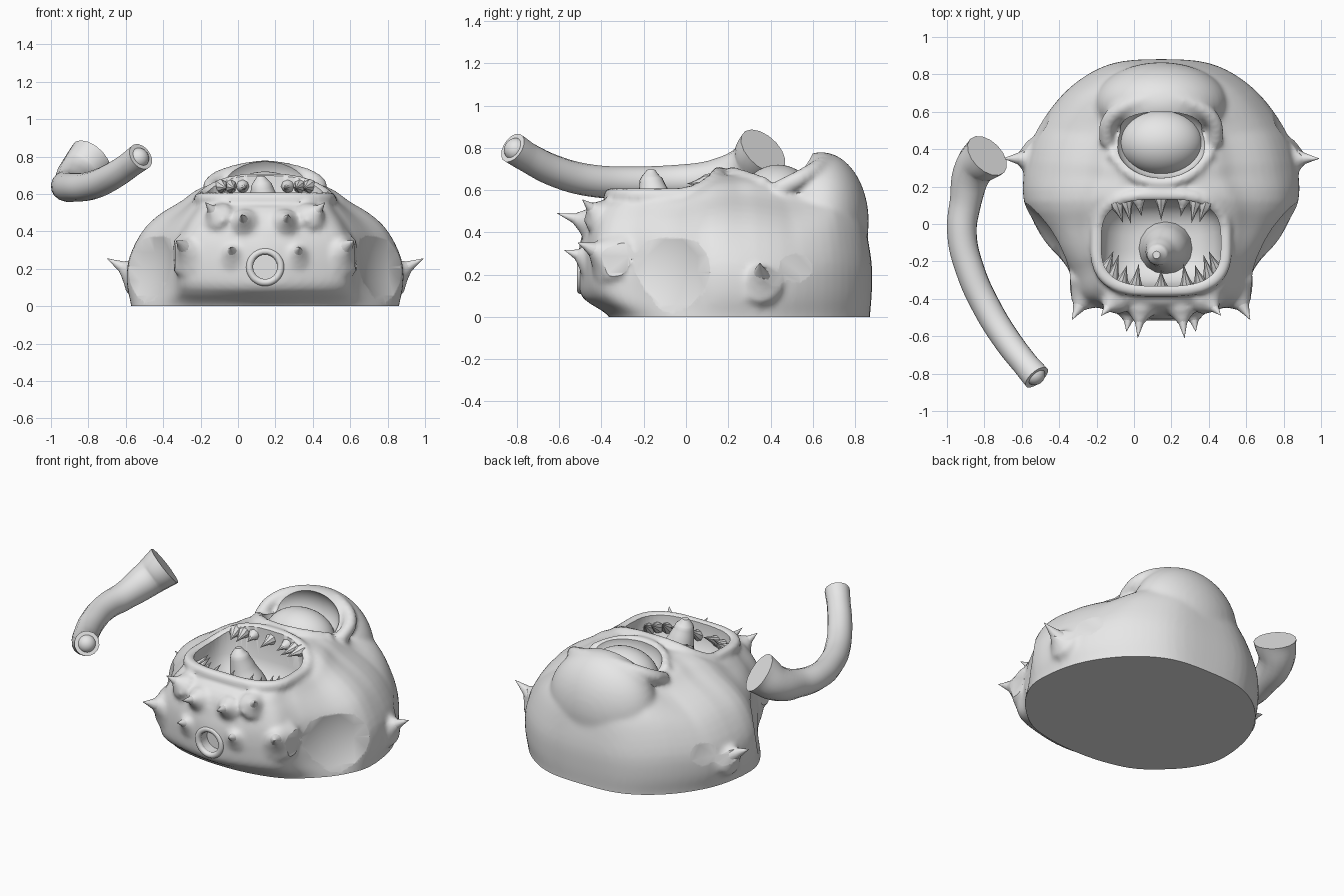
import bpy, bmesh, math
from mathutils import Vector, Matrix

if "Cube" in bpy.data.objects:
    bpy.data.objects.remove(bpy.data.objects["Cube"])

CX = 0.145  # the head's own mirror line

grey = bpy.data.materials.new("stone grey")
grey.use_nodes = True
grey.diffuse_color = (0.8, 0.8, 0.8, 1)
for node in grey.node_tree.nodes:
    if node.type == 'BSDF_PRINCIPLED':
        node.inputs["Base Color"].default_value = (0.8, 0.8, 0.8, 1)


def add(name, bm):
    mesh = bpy.data.meshes.new(name)
    bmesh.ops.recalc_face_normals(bm, faces=bm.faces)
    bm.to_mesh(mesh)
    bm.free()
    mesh.materials.append(grey)
    obj = bpy.data.objects.new(name, mesh)
    bpy.context.scene.collection.objects.link(obj)
    return obj


def baked(obj):
    bpy.context.view_layer.update()
    return bpy.data.meshes.new_from_object(obj.evaluated_get(bpy.context.evaluated_depsgraph_get()))


def ellipsoid(bm, centre, radii):
    matrix = Matrix.Translation(centre) @ Matrix.Diagonal((*radii, 1))
    bmesh.ops.create_uvsphere(bm, u_segments=40, v_segments=24, radius=1, matrix=matrix)


def skin(bm, rings):
    """Bridge rings of points and close both ends."""
    loops = [[bm.verts.new(p) for p in ring] for ring in rings]
    n = len(loops[0])
    for a, b in zip(loops, loops[1:]):
        for i in range(n):
            bm.faces.new((a[i], a[(i + 1) % n], b[(i + 1) % n], b[i]))
    bm.faces.new(loops[0])
    bm.faces.new(loops[-1])


def rounded(points, closed, steps=4):
    """Resample points (of any size) along a smooth spline."""
    pts, n = [Vector(p) for p in points], len(points)
    pick = (lambda i: pts[i % n]) if closed else (lambda i: pts[max(0, min(n - 1, i))])
    out = []
    for i in range(n if closed else n - 1):
        a, b, c, d = (pick(i + k) for k in (-1, 0, 1, 2))
        for t in (s / steps for s in range(steps)):
            out.append((2 * b + (c - a) * t + (2 * a - 5 * b + 4 * c - d) * t ** 2
                        + (3 * b - a - 3 * c + d) * t ** 3) / 2)
    return out if closed else out + [pts[-1]]


def tube(bm, points, radii, cyclic=False):
    """Round tube along a smooth path."""
    curve = bpy.data.curves.new("path", 'CURVE')
    curve.dimensions = '3D'
    curve.bevel_depth = 1
    curve.bevel_resolution = 6
    curve.use_fill_caps = True
    spline = curve.splines.new('BEZIER')
    spline.bezier_points.add(len(points) - 1)
    spline.use_cyclic_u = cyclic
    spline.resolution_u = 6
    for bp, p, r in zip(spline.bezier_points, points, radii):
        bp.co, bp.radius = p, r
        bp.handle_left_type = bp.handle_right_type = 'AUTO'
    obj = bpy.data.objects.new("path", curve)
    bpy.context.scene.collection.objects.link(obj)
    mesh = baked(obj)
    bm.from_mesh(mesh)
    bpy.data.objects.remove(obj)
    bpy.data.meshes.remove(mesh)
    bmesh.ops.remove_doubles(bm, verts=bm.verts, dist=0.0005)


def spike(bm, base, tip, radius, sides=12):
    """Thorn with a flared foot."""
    base, tip = Vector(base), Vector(tip)
    turn = (tip - base).to_track_quat('Z', 'Y')
    rings = []
    for t, r in ((-0.3, 1.05), (0, 1), (0.25, 0.66), (0.5, 0.4), (0.8, 0.16), (1, 0.02)):
        rings.append([base.lerp(tip, t) + turn @ Vector((math.cos(a), math.sin(a), 0)) * r * radius
                      for a in (math.tau * i / sides for i in range(sides))])
    skin(bm, rings)


def lookup(table, v):
    for (a, p), (b, q) in zip(table, table[1:]):
        if v <= b:
            return p + (q - p) * max(0, v - a) / (b - a)
    return table[-1][1]


def mouth(angle, rx, ry):
    """Rounded box outline of the mouth."""
    c, s = math.cos(angle), math.sin(angle)
    return (CX + rx * math.copysign(abs(c) ** 0.65, c), -0.1 + ry * math.copysign(abs(s) ** 0.65, s))


def mirrored(*points):
    for side in (-1, 1):
        yield [(CX + side * x, y, z) for x, y, z in points]


# Thorns on each half: base, tip, radius
chin = [((.17, -.47, .28), (.185, -.575, .315), .055), ((.11, -.47, .45), (.125, -.61, .49), .05),
        ((.26, -.42, .49), (.32, -.49, .555), .055), ((.4, -.37, .29), (.475, -.51, .35), .09)]
horn = ((.69, .35, .17), (.845, .35, .255), .075)

# Head: an oval base lofted into a plan with wide cheeks and a blunt chin
base_half = [(0, .87), (.24, .85), (.42, .76), (.57, .61), (.68, .4), (.715, .13), (.65, -.05),
             (.54, -.18), (.39, -.29), (.2, -.345), (0, -.36)]
half = [(0, .88), (.25, .86), (.44, .765), (.59, .61), (.7, .4), (.73, .12), (.6, -.08),
        (.49, -.25), (.43, -.4), (.25, -.47), (0, -.51)]
base_line, outline = (rounded(h + [(-x, y) for x, y in h[-2:0:-1]], True) for h in (base_half, half))
crown = [(-.5, .5), (-.42, .56), (-.3, .58), (0, .6), (.15, .665), (.3, .67), (.5, .63), (.7, .68), (.88, .62)]
# height, share of base outline, back width, front width, back length, front length
levels = [(-.12, 1, 1, 1, 1, 1), (0, 1, 1, 1, 1, 1), (.17, .15, 1.01, 1, 1, 1), (.38, 0, .99, 1, 1, 1),
          (.6, 0, .88, .97, .97, 1), (.74, 0, .74, .9, .94, .98), (.86, 0, .54, .8, .89, .95),
          (.95, 0, .42, .7, .8, .88), (1, 0, .28, .5, .6, .6)]
rings = []
for h, low, wb, wf, lb, lf in rounded(levels, False, 3):
    ring = []
    for top, bottom in zip(outline, base_line):
        x, y = top.lerp(bottom, low)
        f = min(1, max(0, (.25 - y) / .45))
        yy = .2 + (y - .2) * (lb if y > .2 else lf)
        ring.append((CX + x * (wb + (wf - wb) * f), yy, h * lookup(crown, yy)))
    rings.append(ring)
bm = bmesh.new()
skin(bm, rings)
bmesh.ops.triangulate(bm, faces=bm.faces)

# Brow hood, eyelids, lips and broad thorn feet are fused into the head
ellipsoid(bm, (CX, .64, .45), (.36, .225, .33))
lid = [(-.29, .43, .6), (-.28, .55, .66), (-.16, .64, .715), (0, .66, .735)]
lower = [(-.27, .38, .63), (-.15, .26, .67), (0, .22, .68)]
for path, r in ((lid, .042), (lower, .03)):
    full = path + [(-x, y, z) for x, y, z in path[-2::-1]]
    tube(bm, [(CX + x, y, z) for x, y, z in full], [r] * len(full))
lip = []
for i in range(28):
    a = math.tau * i / 28
    lip.append((*mouth(a, .345, .255), .575 + .1 * max(0, math.sin(a)) ** 2))
tube(bm, lip, [.036] * len(lip), cyclic=True)
for base, tip, r in chin + [horn]:
    for b, t in mirrored(base, tip):
        spike(bm, b, Vector(b).lerp(Vector(t), .8), r * 1.5)
head = add("head", bm)
remesh = head.modifiers.new("fuse", 'REMESH')
remesh.mode = 'VOXEL'
remesh.voxel_size = 0.015
soften = head.modifiers.new("soften", 'SMOOTH')
soften.factor, soften.iterations = 0.5, 7

# Cutters: flat base, mouth, eye socket, nose hole and shallow cheek dishes
cutters = []


def cutter(bm):
    obj = add("cutter", bm)
    obj.hide_render = True
    cutters.append(obj)


bm = bmesh.new()
bmesh.ops.create_cube(bm, size=3, matrix=Matrix.Translation((0, 0, -1.5)))
cutter(bm)
bm = bmesh.new()
skin(bm, [[(*mouth(math.tau * i / 48, .32 * s, .232 * s), z) for i in range(48)]
          for z, s in ((.35, .4), (.37, .65), (.42, .87), (.5, 1), (.9, 1))])
cutter(bm)
bm = bmesh.new()
ellipsoid(bm, (CX, .44, .68), (.245, .195, .165))
cutter(bm)
bm = bmesh.new()
nose = Matrix.Translation((CX, -.5, .21)) @ Matrix.Rotation(math.pi / 2, 4, 'X')
bmesh.ops.create_cone(bm, cap_ends=True, segments=32, radius1=.068, radius2=.068, depth=.14, matrix=nose)
cutter(bm)
for spot, normal, depth in (((.625, -.03, .22), (.8, -.6, .12), .032), ((.655, .51, .25), (.85, .5, .2), .022)):
    for centre, in mirrored(Vector(spot) + Vector(normal).normalized() * (.6 - depth)):
        bm = bmesh.new()
        ellipsoid(bm, centre, (.6, .6, .6))
        cutter(bm)
for obj in cutters:
    cut = head.modifiers.new("cut", 'BOOLEAN')
    cut.operation, cut.solver, cut.object = 'DIFFERENCE', 'EXACT', obj
mesh = baked(head)
head.modifiers.clear()
head.data = mesh
for obj in cutters:
    bpy.data.objects.remove(obj)

# Eyeball
bm = bmesh.new()
ellipsoid(bm, (CX, .435, .55), (.225, .175, .17))
add("eyeball", bm)

# Nose ring
bm = bmesh.new()
tube(bm, [(CX + .083 * math.cos(a), -.497, .21 + .083 * math.sin(a))
          for a in (math.tau * i / 12 for i in range(12))], [.019] * 12, cyclic=True)
add("nose_ring", bm)

# Tongue
bm = bmesh.new()
tube(bm, [(.17, -.13, .32), (.165, -.135, .45), (.14, -.15, .56), (.125, -.165, .65), (.12, -.165, .695)],
     [.15, .12, .08, .055, .02])
add("tongue", bm)

# Teeth follow the mouth outline and lean inward
for name, first, last, count, z, rise in (("upper_teeth", 50, 130, 7, .64, -.01),
                                          ("lower_teeth", 205, 335, 9, .52, .06)):
    bm = bmesh.new()
    for i in range(count):
        a = math.radians(first + (last - first) * i / (count - 1))
        x, y = mouth(a, .31, .23)
        lean = math.copysign(.11 if i % 2 else .085, -math.sin(a))
        spike(bm, (x, y, z), (x + (CX - x) * .12, y + lean, z + rise), .035, 8)
    add(name, bm)

# Sharp ends of the thorns and horns
for name, group in (("chin_thorns", chin), ("cheek_horns", [horn])):
    bm = bmesh.new()
    for base, tip, r in group:
        for b, t in mirrored(base, tip):
            spike(bm, b, t, r)
    add(name, bm)

# Separate bent arm with a rounded plug in its end
bm = bmesh.new()
tube(bm, [(-.785, .365, .785), (-.855, .295, .71), (-.9, .12, .655), (-.92, -.05, .64), (-.875, -.25, .635),
          (-.785, -.45, .645), (-.68, -.62, .69), (-.58, -.75, .755), (-.52, -.82, .8)],
     [.128, .107, .085, .079, .077, .076, .074, .071, .075])
add("arm", bm)
bm = bmesh.new()
ellipsoid(bm, (-.532, -.805, .79), (.056, .056, .056))
add("arm_plug", bm)

# Smooth shading with crisp cut edges
bpy.ops.object.select_all(action='DESELECT')
for obj in bpy.context.scene.objects:
    if obj.type == 'MESH':
        obj.select_set(True)
        bpy.context.view_layer.objects.active = obj
bpy.ops.object.shade_smooth_by_angle(angle=math.radians(40))
